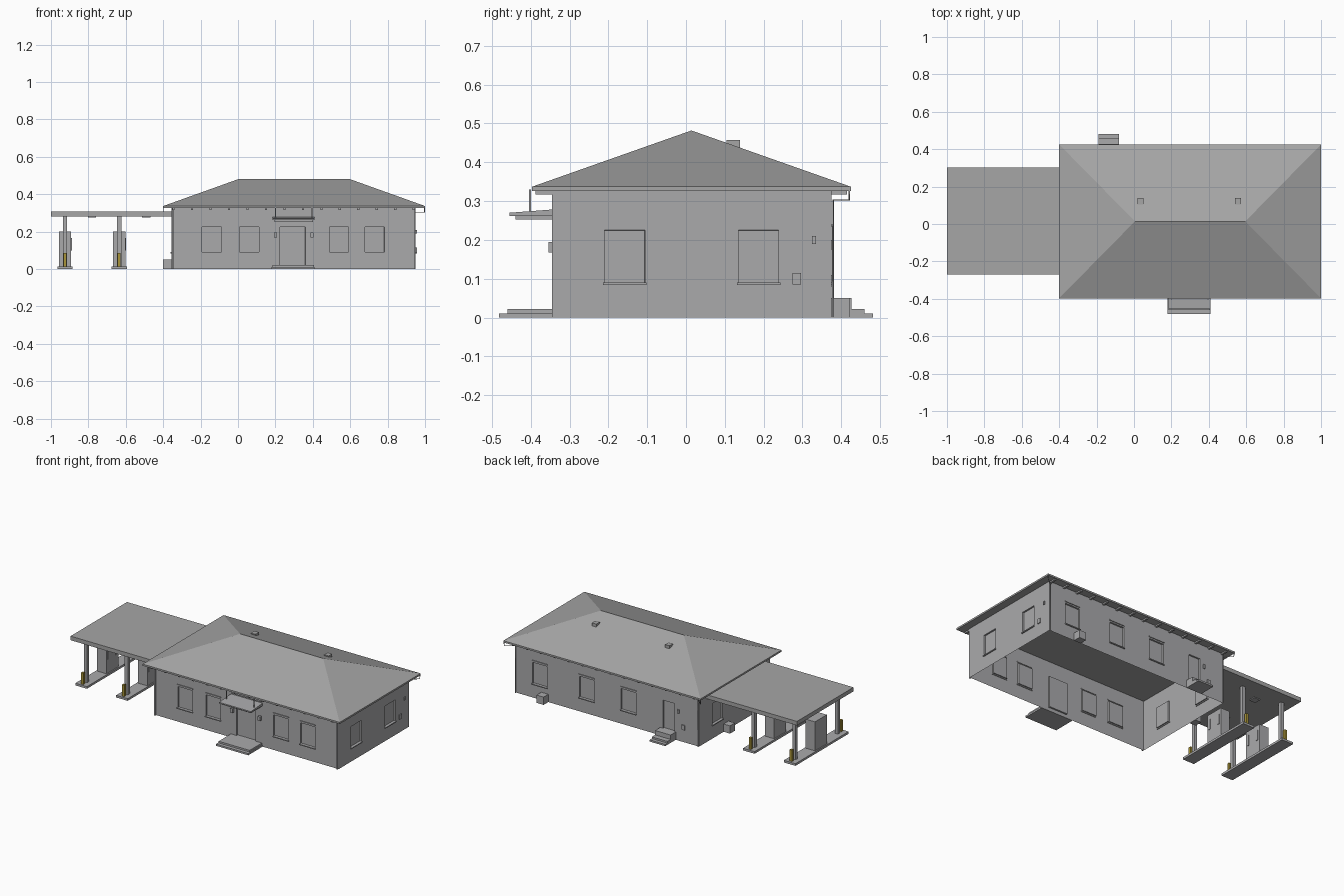
import bpy, bmesh
from math import radians
from mathutils import Matrix, Vector

if "Cube" in bpy.data.objects:
    bpy.data.objects.remove(bpy.data.objects["Cube"])


def material(name, rgb):
    m = bpy.data.materials.new(name)
    m.use_nodes = True
    m.diffuse_color = (*rgb, 1)
    m.node_tree.nodes["Principled BSDF"].inputs["Base Color"].default_value = (*rgb, 1)
    return m


WALL = material("wall grey", (0.4, 0.4, 0.41))
ROOF = material("roof grey", (0.38, 0.38, 0.38))
YELLOW = material("post yellow", (0.4, 0.3, 0.04))


def finish(name, bm, mat, matrix=None):
    me = bpy.data.meshes.new(name)
    bm.to_mesh(me)
    bm.free()
    me.materials.append(mat)
    ob = bpy.data.objects.new(name, me)
    if matrix:
        ob.matrix_world = matrix
    bpy.context.scene.collection.objects.link(ob)
    return ob


def box(name, x, y, z, mat=WALL, matrix=None):
    """Box from (min, max) ranges, optionally in a wall's own frame."""
    bm = bmesh.new()
    size = Matrix.Diagonal((x[1] - x[0], y[1] - y[0], z[1] - z[0], 1))
    mid = Vector((sum(x) / 2, sum(y) / 2, sum(z) / 2))
    bmesh.ops.create_cube(bm, size=1, matrix=Matrix.Translation(mid) @ size)
    return finish(name, bm, mat, matrix)


def around(c, half):
    return (c - half, c + half)


# Building limits
X0, X1, Y0, Y1, TOP = -0.355, 0.95, -0.336, 0.375, 0.327
CX, CY = (X0 + X1) / 2, (Y0 + Y1) / 2


def wall(name, centre, angle, length, openings):
    """Wall sheet with recessed openings (u0, u1, z0, z1); local y points inward."""
    frame = Matrix.Translation((*centre, 0)) @ Matrix.Rotation(radians(angle), 4, "Z")
    us = sorted({-length / 2, length / 2, *(u for o in openings for u in o[:2])})
    zs = sorted({0, TOP, *(z for o in openings for z in o[2:])})
    bm = bmesh.new()
    holes = []
    for a, b in zip(us, us[1:]):
        for c, d in zip(zs, zs[1:]):
            f = bm.faces.new([bm.verts.new((u, 0, z)) for u, z in ((a, c), (b, c), (b, d), (a, d))])
            if any(o[0] < (a + b) / 2 < o[1] and o[2] < (c + d) / 2 < o[3] for o in openings):
                holes.append(f)
    bmesh.ops.remove_doubles(bm, verts=bm.verts, dist=1e-5)
    bmesh.ops.inset_region(bm, faces=holes, thickness=0.0006, depth=-0.01, use_even_offset=True)
    finish(name, bm, WALL, frame)
    return frame


def window(u):
    return (*around(u, 0.052), 0.09, 0.225)


def trim(frame, name, us, lintel):
    """Sills, and lintels where wanted."""
    for u in us:
        box(name + "_sill", around(u, 0.056), (-0.007, 0.004), (0.084, 0.09), WALL, frame)
        if lintel:
            box(name + "_lintel", around(u, 0.056), (-0.005, 0.004), (0.234, 0.24), WALL, frame)


# Walls with their windows and doors
front_u = [x - CX for x in (-0.14, 0.06, 0.54, 0.73)]
side_u = [y - CY for y in (-0.158, 0.187)]
back_u = [CX - x for x in (0.776, 0.443, 0.146)]
LX, LY = X1 - X0, Y1 - Y0
door = (0.225 - CX, 0.36 - CX, 0.022, 0.225)
back_door = (*around(CX + 0.14, 0.04), 0.05, 0.23)
f = wall("front_wall", (CX, Y0), 0, LX, [window(u) for u in front_u] + [door])
trim(f, "front_window", front_u, True)
f = wall("left_wall", (X1, CY), 90, LY, [window(u) for u in side_u])
trim(f, "left_window", side_u, False)
f = wall("back_wall", (CX, Y1), 180, LX, [window(u) for u in back_u] + [back_door])
trim(f, "back_window", back_u, True)
f = wall("right_wall", (X0, CY), 270, LY, [window(-u) for u in side_u])
trim(f, "right_window", [-u for u in side_u], False)

# Hip roof on a thin eave slab
RX, RY, EAVE, RIDGE = (-0.4, 1.0), (-0.397, 0.425), 0.337, 0.482
box("eave_slab", RX, RY, (0.326, EAVE), ROOF)
bm = bmesh.new()
a, b, c, d = [bm.verts.new((x, y, EAVE)) for x, y in
              ((RX[0], RY[0]), (RX[1], RY[0]), (RX[1], RY[1]), (RX[0], RY[1]))]
r0, r1 = [bm.verts.new((x, sum(RY) / 2, RIDGE)) for x in (0.005, 0.595)]
for face in ((a, b, r1, r0), (b, c, r1), (c, d, r0, r1), (d, a, r0)):
    bm.faces.new(face)
finish("hip_roof", bm, ROOF)
for x in (0.035, 0.555):
    box("roof_vent", around(x, 0.016), (0.104, 0.139), (0.42, 0.457), ROOF)

# Eave brackets along front and back
for i in range(14):
    x = around(X0 + 0.01 + i * (LX - 0.02) / 13, 0.006)
    box("front_bracket", x, (-0.388, Y0), (0.317, 0.327))
    box("back_bracket", x, (Y1, 0.415), (0.317, 0.327))

# Downpipes at the corners, with elbows under the back eave
for wx, ex in ((X0, RX[0] + 0.003), (X1, RX[1] - 0.003)):
    inner = wx + (0.005 if wx < 0 else -0.005)
    box("front_downpipe", around(inner, 0.004), (Y0 - 0.009, Y0), (0, TOP))
    cu = bpy.data.curves.new("back_downpipe", "CURVE")
    cu.dimensions, cu.bevel_depth, cu.bevel_resolution = "3D", 0.0025, 1
    path = [(ex, 0.421, 0.327), (ex, 0.421, 0.303), (inner, 0.379, 0.303), (inner, 0.379, 0)]
    sp = cu.splines.new("POLY")
    sp.points.add(len(path) - 1)
    for p, co in zip(sp.points, path):
        p.co = (*co, 1)
    cu.materials.append(WALL)
    bpy.context.scene.collection.objects.link(bpy.data.objects.new("back_downpipe", cu))

# Front entrance: steps, sloped canopy, rods, lamps and blank panel
box("front_step_low", (0.18, 0.41), (-0.482, Y0), (0, 0.011))
box("front_step_high", (0.185, 0.405), (-0.46, Y0), (0.011, 0.022))
canopy = box("door_canopy", (0.185, 0.41), (-0.455, Y0), (0.262, 0.27))
for v in canopy.data.vertices:
    if v.co.y > -0.4 and v.co.z > 0.265:
        v.co.z += 0.009
box("canopy_beam", (0.195, 0.4), (-0.44, Y0), (0.252, 0.262))
box("door_panel", (0.19, 0.405), (Y0 - 0.008, Y0), (0.288, 0.3))
for x in (0.2, 0.395):
    box("canopy_rod", around(x, 0.002), (-0.404, -0.4), (0.268, 0.33))
    box("door_lamp", around(x, 0.008), (Y0 - 0.018, Y0), (0.168, 0.195))

# Back entrance steps
for name, y, z in (("low", 0.482, 0.011), ("middle", 0.46, 0.022), ("high", 0.427, 0.05)):
    box("back_step_" + name, (-0.19, -0.08), (Y1, y), (0, z))

# Ground units and small wall boxes
box("back_unit", around(0.74, 0.025), (Y1, 0.423), (0, 0.05))
box("right_unit", (-0.4, X0), around(0.1, 0.025), (0, 0.05))
box("side_meter", (X1, X1 + 0.006), (0.275, 0.296), (0.085, 0.115))
box("side_lamp", (X1, X1 + 0.006), (0.325, 0.335), (0.19, 0.21))
box("back_meter", around(-0.245, 0.011), (Y1, Y1 + 0.007), (0.08, 0.11))
box("back_lamp", around(-0.21, 0.006), (Y1, Y1 + 0.007), (0.175, 0.2))

# Forecourt canopy with ceiling lights
box("forecourt_canopy", (-1, X0), (-0.27, 0.303), (0.281, 0.307), ROOF)
for x in (-0.78, -0.49):
    for y in (-0.12, 0.15):
        box("canopy_light", around(x, 0.022), around(y, 0.022), (0.276, 0.282))

# Islands with pumps, columns and yellow guard posts
for x in (-0.925, -0.635):
    box("island", around(x, 0.041), (-0.27, 0.27), (0, 0.014))
    box("pump", around(x, 0.033), around(0, 0.06), (0.014, 0.2))
    for y in (-0.04, 0.04):
        box("pump_nozzle", (x + 0.03, x + 0.037), around(y, 0.008), (0.1, 0.165))
    for s in (-1, 1):
        box("column", around(x, 0.011), around(s * 0.215, 0.011), (0.014, 0.282))
        box("guard_post", around(x, 0.008), around(s * 0.25, 0.008), (0.014, 0.087), YELLOW)
